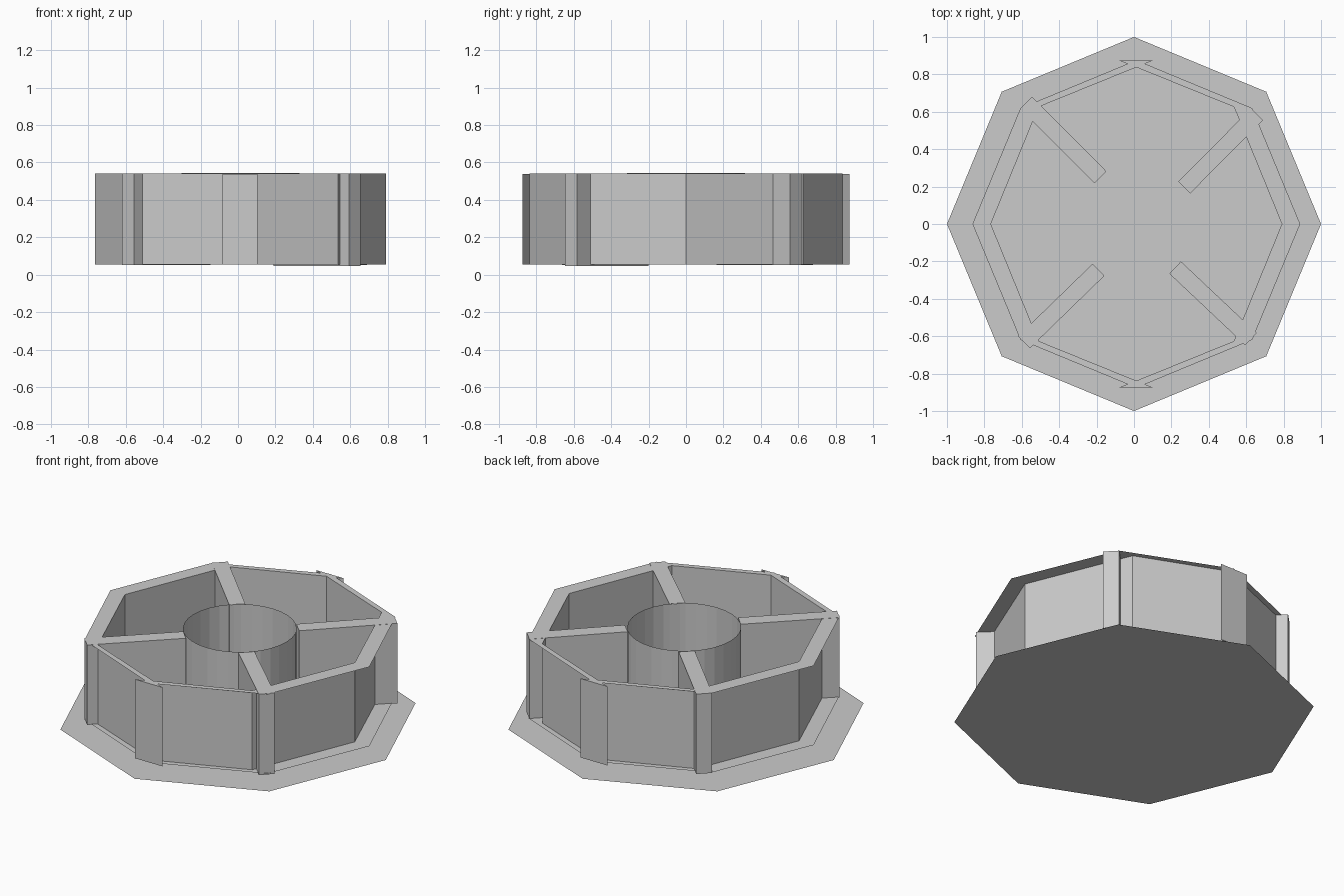
import bpy, bmesh, math
from mathutils import Vector

if "Cube" in bpy.data.objects:
    bpy.data.objects.remove(bpy.data.objects["Cube"])

CX = 0.0125            # frame centre sits slightly off the plate centre
LOW, TOP = 0.055, 0.54


def make_object(name, bm):
    mesh = bpy.data.meshes.new(name)
    bm.to_mesh(mesh)
    bm.free()
    obj = bpy.data.objects.new(name, mesh)
    bpy.context.collection.objects.link(obj)
    return obj


def ring_points(n, r, cx=0.0):
    return [(cx + r * math.cos(2 * math.pi * i / n), r * math.sin(2 * math.pi * i / n))
            for i in range(n)]


def bridge(bm, a, b):
    # quads between two closed loops of vertices
    n = len(a)
    for i in range(n):
        j = (i + 1) % n
        bm.faces.new((a[i], a[j], b[j], b[i]))


def loop(bm, pts, z):
    return [bm.verts.new((x, y, z)) for x, y in pts]


def prism(name, pts, z0, z1):
    bm = bmesh.new()
    a, b = loop(bm, pts, z0), loop(bm, pts, z1)
    bridge(bm, a, b)
    bm.faces.new(a[::-1])
    bm.faces.new(b)
    bmesh.ops.recalc_face_normals(bm, faces=bm.faces)
    return make_object(name, bm)


# Flat octagonal base plate
bm = bmesh.new()
bm.faces.new(loop(bm, ring_points(8, 1.0), 0.0))
make_object("base_plate", bm)

# Octagonal frame: upright web with flat top and bottom flanges facing outwards
outer = ring_points(8, 0.876, CX)
inner = [(CX + x, y) for x, y in
         [(0.778, 0), (0.522, 0.626), (0, 0.838), (-0.522, 0.626),
          (-0.778, 0), (-0.522, -0.626), (0, -0.838), (0.522, -0.626)]]
bm = bmesh.new()
loops = [loop(bm, outer, LOW), loop(bm, inner, LOW), loop(bm, inner, TOP), loop(bm, outer, TOP)]
bridge(bm, loops[1], loops[0])
bridge(bm, loops[1], loops[2])
bridge(bm, loops[3], loops[2])
bmesh.ops.recalc_face_normals(bm, faces=bm.faces)
make_object("octagonal_frame", bm)

# Open hub tube
bm = bmesh.new()
hub = ring_points(32, 0.315, CX)
bridge(bm, loop(bm, hub, LOW), loop(bm, hub, TOP + 0.003))
make_object("hub_tube", bm)

# Spokes from the hub through the frame corners: inner point, outer point, z range
spokes = {
    "spoke_back_left": ((-0.18, 0.25), (-0.577, 0.648), 0.052, 0.541),
    "spoke_back_right": ((0.268, 0.195), (0.658, 0.587), 0.052, 0.541),
    "spoke_front_left": ((-0.19, -0.245), (-0.588, -0.632), 0.052, 0.541),
    "spoke_front_right": ((0.22, -0.233), (0.625, -0.615), 0.046, 0.541),
}
for name, (p, q, z0, z1) in spokes.items():
    p, q = Vector(p), Vector(q)
    d = (q - p).normalized()
    side = Vector((-d.y, d.x)) * 0.045
    prism(name, [tuple(v) for v in (p - side, q - side, q + side, p + side)], z0, z1)

# Wedge-shaped stiffeners at the front and back corners
for name, s in (("back_stiffener", 1), ("front_stiffener", -1)):
    prism(name, [(-0.083, s * 0.875), (0.103, s * 0.875), (CX, s * 0.838)], LOW, TOP - 0.002)
